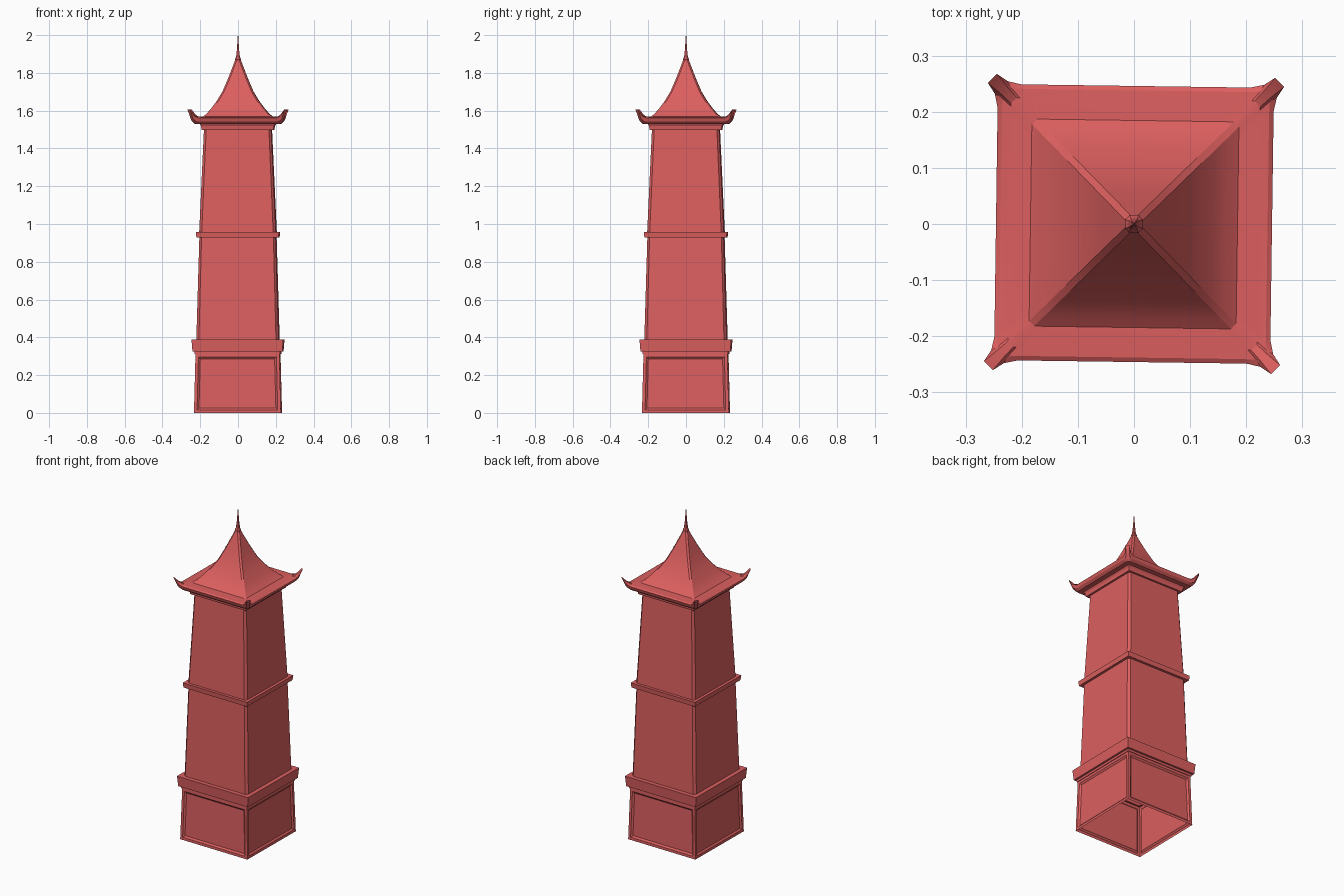
import bpy, bmesh, math
from mathutils import Matrix, Vector

if "Cube" in bpy.data.objects:
    bpy.data.objects.remove(bpy.data.objects["Cube"], do_unlink=True)

red = bpy.data.materials.new("brick red")
red.use_nodes = True
red.diffuse_color = (0.72, 0.115, 0.115, 1)
red.node_tree.nodes["Principled BSDF"].inputs["Base Color"].default_value = red.diffuse_color
TWIST = Matrix.Rotation(-0.014, 4, "Z")


def finish(name, bm, smooth=None):
    bmesh.ops.recalc_face_normals(bm, faces=bm.faces)
    bm.transform(TWIST)
    mesh = bpy.data.meshes.new(name)
    bm.to_mesh(mesh)
    bm.free()
    mesh.materials.append(red)
    obj = bpy.data.objects.new(name, mesh)
    bpy.context.collection.objects.link(obj)
    if smooth:
        bpy.ops.object.select_all(action="DESELECT")
        obj.select_set(True)
        bpy.context.view_layer.objects.active = obj
        bpy.ops.object.shade_smooth_by_angle(angle=math.radians(smooth))


def quarter_ring(points):
    """Repeat the points of one side on all four sides."""
    ring = []
    for k in range(4):
        turn = Matrix.Rotation(k * math.pi / 2, 3, "Z")
        ring += [turn @ Vector(p) for p in points]
    return ring


def square(half, z, cut=0.0):
    """Square ring, with corners cut off when cut is above zero."""
    if not cut:
        return quarter_ring([(-half, -half, z)])
    return quarter_ring([(-half + cut, -half, z), (half - cut, -half, z)])


def eave(half, z, corner, corner_z, cut):
    """Square ring whose corners reach out and up as horns."""
    a, b = half * 0.83, half * 0.93
    mid, mid_z = half + (corner - half) * 0.3, z + (corner_z - z) * 0.25
    return quarter_ring([(-corner + cut, -corner, corner_z), (-b, -mid, mid_z), (-a, -half, z),
                         (a, -half, z), (b, -mid, mid_z), (corner - cut, -corner, corner_z)])


def loft(rings, cap=False):
    bm = bmesh.new()
    rows = [[bm.verts.new(p) for p in ring] for ring in rings]
    n = len(rows[0])
    for low, high in zip(rows, rows[1:]):
        for i in range(n):
            j = (i + 1) % n
            bm.faces.new((low[i], low[j], high[j], high[i]))
    if cap:
        bm.faces.new(rows[-1])
    bm.normal_update()
    return bm


# Open base with a recessed panel on each side
bm = loft([square(0.23, 0), square(0.222, 0.312)])
panels = bm.faces[:]
bmesh.ops.inset_individual(bm, faces=panels, thickness=0.016, use_even_offset=True)
bmesh.ops.inset_individual(bm, faces=panels, thickness=0.01, depth=-0.008, use_even_offset=True)
finish("base", bm)

# Mouldings around the shaft
for name, profile in {
    "base_cornice": [(0.215, 0.312), (0.226, 0.312), (0.226, 0.326), (0.238, 0.326),
                     (0.243, 0.388), (0.205, 0.388)],
    "middle_band": [(0.195, 0.928), (0.217, 0.928), (0.22, 0.957), (0.195, 0.957)],
    "top_trim": [(0.175, 1.498), (0.19, 1.498), (0.193, 1.518), (0.2, 1.53), (0.175, 1.53)],
}.items():
    finish(name, loft([square(h, z) for h, z in profile]))

# Tapering shaft with cut corners
for name, low, high in (("lower_shaft", (0.218, 0.385), (0.202, 0.93)),
                        ("upper_shaft", (0.203, 0.955), (0.178, 1.5))):
    finish(name, loft([square(*low, 0.014), square(*high, 0.012)]))

# Eaves with upturned corner horns
finish("eaves", loft([
    eave(0.185, 1.528, 0.185, 1.528, 0.01),
    eave(0.226, 1.53, 0.226, 1.53, 0.01),
    eave(0.24, 1.542, 0.247, 1.556, 0.012),
    eave(0.246, 1.56, 0.264, 1.606, 0.016),
    eave(0.238, 1.566, 0.241, 1.58, 0.012),
    eave(0.222, 1.567, 0.222, 1.568, 0.01),
    eave(0.18, 1.568, 0.18, 1.568, 0.01)]), 25)

# Concave roof with flat hips
curve = [(0.187, 1.566), (0.165, 1.583), (0.14, 1.612), (0.11, 1.653), (0.082, 1.7),
         (0.055, 1.763), (0.03, 1.828), (0.014, 1.872)]
finish("roof", loft([square(h, z, 0.009) for h, z in curve], True), 25)

# Finial
finish("finial", loft([square(0.012, 1.86, 0.006), square(0.016, 1.872, 0.008),
                       square(0.01, 1.885, 0.004), square(0.006, 1.92, 0.002),
                       square(0.001, 2.0, 0.0004)], True))
